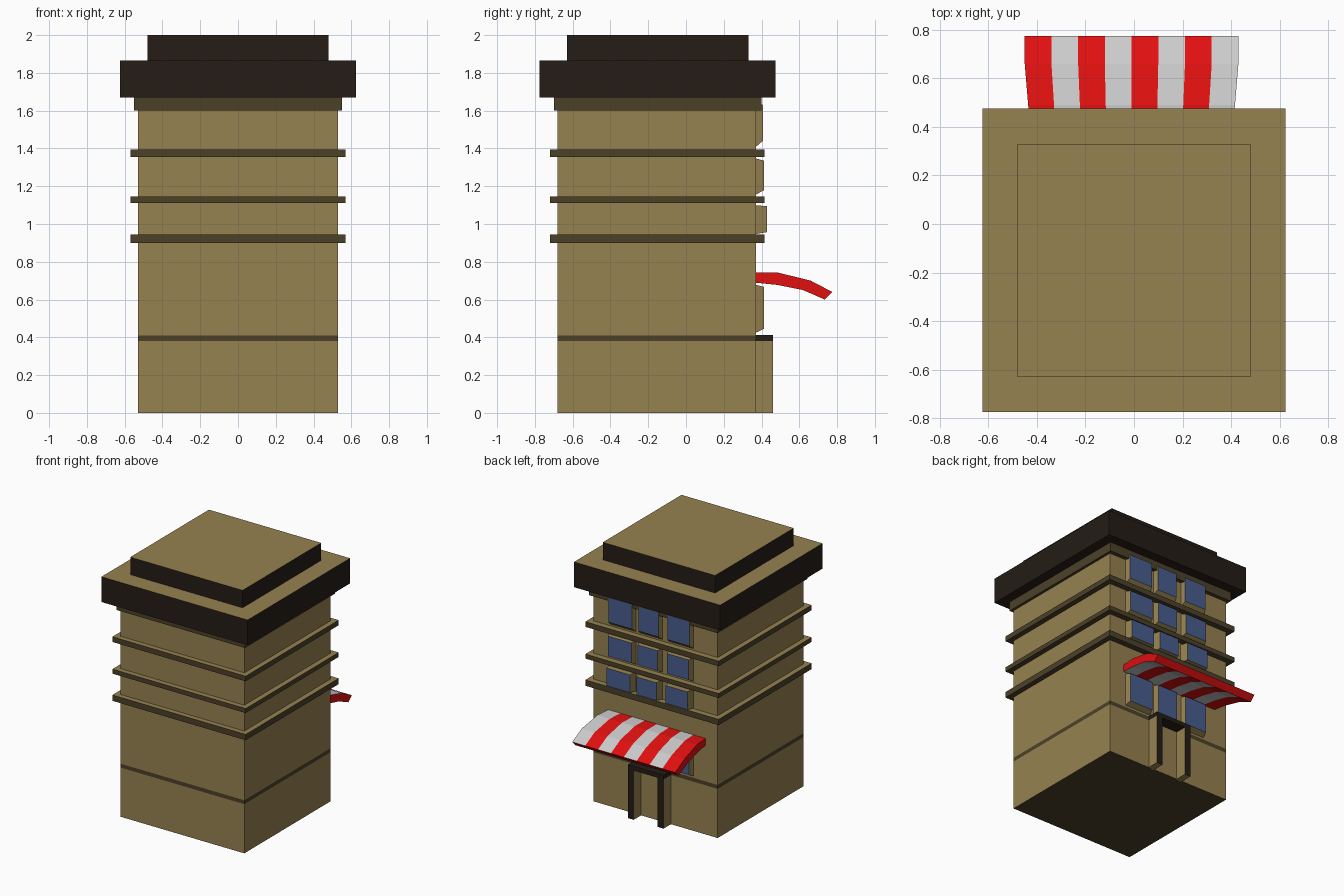
import bpy, bmesh

if "Cube" in bpy.data.objects:
    bpy.data.objects.remove(bpy.data.objects["Cube"])

def mat(name, rgb):
    m = bpy.data.materials.new(name)
    m.diffuse_color = (*rgb, 1)
    m.use_nodes = True
    m.node_tree.nodes["Principled BSDF"].inputs["Base Color"].default_value = m.diffuse_color
    return m

TAN = mat("tan_wall", (.305, .223, .080))
TRIM = mat("brown_trim", (.072, .052, .022))
DARK = mat("dark_roof", (.018, .012, .008))
RED = mat("red_cloth", (.75, .005, .005))
WHITE = mat("white_cloth", (.56, .56, .56))
BLUE = mat("blue_glass", (.065, .11, .27))

def finish(name, bm, mats, pick):
    """Turn a bmesh into an object; pick(face) returns a material index."""
    bmesh.ops.recalc_face_normals(bm, faces=bm.faces)
    bm.normal_update()
    for f in bm.faces:
        f.material_index = pick(f)
    me = bpy.data.meshes.new(name)
    bm.to_mesh(me)
    bm.free()
    for m in mats:
        me.materials.append(m)
    ob = bpy.data.objects.new(name, me)
    bpy.context.collection.objects.link(ob)
    return ob

def box_bm(x, y, z):
    bm = bmesh.new()
    bmesh.ops.create_cube(bm, size=1)
    for v in bm.verts:
        v.co = [a[0] if c < 0 else a[1] for a, c in zip((x, y, z), v.co)]
    return bm

def box(name, x, y, z, mats, pick=lambda f: 0):
    return finish(name, box_bm(x, y, z), mats, pick)

def top_is_second(f):
    return 1 if f.normal.z > .5 else 0

# Main block with a flush painted band above the ground floor
bm = box_bm((-.53, .53), (-.68, .37), (0, 1.67))
for z in (.38, .41):
    bmesh.ops.bisect_plane(bm, geom=bm.verts[:] + bm.edges[:] + bm.faces[:],
                           plane_co=(0, 0, z), plane_no=(0, 0, 1))
finish("building_body", bm, [TAN, TRIM],
       lambda f: int(.38 < f.calc_center_median().z < .41 or f.normal.z < -.5))

# Ledges between floors, then cornice and stepped roof
for i, (z0, z1) in enumerate([(.90, .945), (1.11, 1.145), (1.355, 1.395)]):
    box(f"floor_ledge_{i + 1}", (-.57, .57), (-.72, .415), (z0, z1), [TRIM, TAN], top_is_second)
box("cornice", (-.55, .55), (-.70, .40), (1.60, 1.67), [TRIM])
box("roof_slab", (-.625, .625), (-.775, .475), (1.67, 1.865), [DARK, TAN], top_is_second)
box("roof_cap", (-.48, .48), (-.63, .33), (1.865, 2.0), [DARK, TAN], top_is_second)

# Windows: shallow tapered surrounds with a glass front, four rows of three
def window(name, x, z, depth, slope):
    bm = box_bm(x, (.36, .37 + depth), z)
    for v in bm.verts:
        if v.co.y > .365:
            v.co.z += slope if v.co.z < sum(z) / 2 else -slope * .5
            v.co.x += .012 if v.co.x < sum(x) / 2 else -.012
    finish(name, bm, [TAN, BLUE], lambda f: int(f.normal.y > .8))

ROWS = [(.42, .68, .042, .025), (.945, 1.10, .06, .012),
        (1.15, 1.35, .044, .03), (1.40, 1.65, .037, .04)]
COLS = [(-.325, -.115), (-.06, .135), (.165, .39)]
for r, (z0, z1, depth, slope) in enumerate(ROWS):
    for c, x in enumerate(COLS):
        window(f"window_{r + 1}_{c + 1}", x, (z0, z1), depth, slope)

# Doorway: projecting jambs with dark fronts and a lintel
front_dark = lambda f: int(f.normal.y > .5)
for side, x in (("left", (-.13, -.08)), ("right", (.125, .175))):
    box(f"door_jamb_{side}", x, (.36, .46), (0, .38), [TAN, DARK], front_dark)
box("door_lintel", (-.13, .175), (.36, .46), (.38, .413), [DARK])

# Striped awning: one curved profile swept across eight stripes
TOP = [(.36, .742), (.49, .742), (.66, .70), (.775, .64)]
UNDER = [(.735, .60), (.62, .65), (.48, .678), (.36, .69)]
PROFILE = TOP + UNDER
STRIPES = 8
bm = bmesh.new()
rings = []
for i in range(STRIPES + 1):
    t = i / STRIPES - .5
    ring = []
    for y, z in PROFILE:
        width = .83 + .05 * min(1, (y - .36) / .3)
        ring.append(bm.verts.new((t * width - .01, y, z)))
    rings.append(ring)
n = len(PROFILE)
for a, b in zip(rings, rings[1:]):
    for k in range(n):
        bm.faces.new((a[k], a[(k + 1) % n], b[(k + 1) % n], b[k]))
for ring in (rings[0], rings[-1]):
    for k in range(3):
        bm.faces.new((ring[k], ring[k + 1], ring[n - 2 - k], ring[n - 1 - k]))

def stripe(f):
    if abs(f.normal.x) > .5 or f.normal.y > .6:
        return 0
    x = f.calc_center_median().x + .01
    return int((x / .87 + .5) * STRIPES) % 2
finish("awning", bm, [RED, WHITE], stripe)
